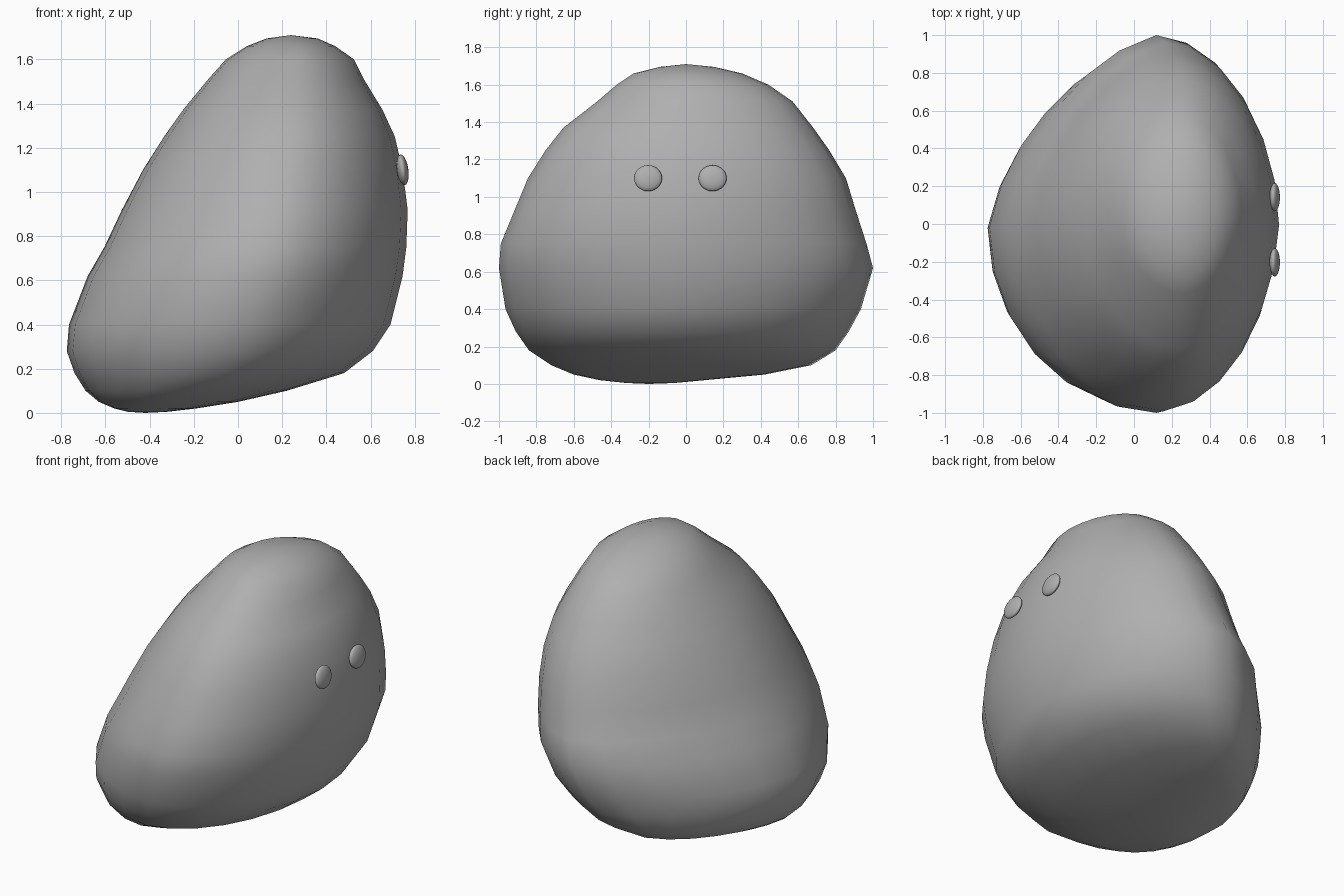
import bpy, bmesh, math

if "Cube" in bpy.data.objects:
    bpy.data.objects.remove(bpy.data.objects["Cube"])

grey = bpy.data.materials.new("plain grey")
grey.diffuse_color = (0.43, 0.43, 0.43, 1)
grey.use_nodes = True
grey.node_tree.nodes["Principled BSDF"].inputs["Base Color"].default_value = grey.diffuse_color

# Body cross-sections: height, left, right, front, back
RINGS = [
    (0.005, -0.50, -0.32, -0.32, -0.06),
    (0.02, -0.56, -0.19, -0.46, 0.10),
    (0.05, -0.63, 0.00, -0.60, 0.42),
    (0.10, -0.69, 0.22, -0.72, 0.67),
    (0.18, -0.74, 0.48, -0.84, 0.80),
    (0.28, -0.775, 0.61, -0.91, 0.87),
    (0.40, -0.765, 0.69, -0.965, 0.935),
    (0.62, -0.68, 0.745, -1.0, 1.0),
    (0.75, -0.605, 0.762, -0.99, 0.965),
    (0.92, -0.525, 0.768, -0.92, 0.91),
    (1.10, -0.43, 0.745, -0.845, 0.855),
    (1.25, -0.335, 0.71, -0.75, 0.765),
    (1.37, -0.25, 0.655, -0.655, 0.68),
    (1.51, -0.135, 0.57, -0.475, 0.57),
    (1.60, -0.055, 0.525, -0.37, 0.44),
    (1.66, 0.04, 0.44, -0.28, 0.30),
    (1.695, 0.13, 0.36, -0.14, 0.15),
]
SIDES = 24


def add_object(name, bm):
    bmesh.ops.recalc_face_normals(bm, faces=bm.faces)
    for face in bm.faces:
        face.smooth = True
    mesh = bpy.data.meshes.new(name)
    bm.to_mesh(mesh)
    bm.free()
    mesh.materials.append(grey)
    ob = bpy.data.objects.new(name, mesh)
    bpy.context.collection.objects.link(ob)
    return ob


def corner_trim(c, s, z):
    """Flatten the diagonal corners of an oval, most at the back left."""
    if c < 0:
        amount = 0.10 * min(1, max(0, (1.5 - z) / 0.7)) if s > 0 else 0
    else:
        amount = 0.015 if s > 0 else 0.035
    return 1 - amount * abs(2 * c * s)


# Leaning pebble body, lofted through lopsided ovals
bm = bmesh.new()
loops = []
for z, left, right, front, back in RINGS:
    cx = (left + right) / 2 + 0.06 * (right - left)
    cy = (front + back) / 2
    ry = (back - front) / 2
    loop = []
    for i in range(SIDES):
        a = 2 * math.pi * i / SIDES
        c, s = math.cos(a), math.sin(a)
        rx = right - cx if c > 0 else cx - left
        t = corner_trim(c, s, z)
        loop.append(bm.verts.new((cx + rx * c * t, cy + ry * s * t, z)))
    loops.append(loop)
for low, high in zip(loops, loops[1:]):
    for i in range(SIDES):
        j = (i + 1) % SIDES
        bm.faces.new((low[i], low[j], high[j], high[i]))
for loop, tip in ((loops[0], (-0.42, -0.2, 0)), (loops[-1], (0.24, 0, 1.71))):
    pole = bm.verts.new(tip)
    for i in range(SIDES):
        bm.faces.new((loop[i], loop[(i + 1) % SIDES], pole))
add_object("body", bm)

# Two flattened bead eyes on the right side
for name, y in (("eye_front", -0.203), ("eye_back", 0.142)):
    bm = bmesh.new()
    bmesh.ops.create_uvsphere(bm, u_segments=24, v_segments=14, radius=1)
    eye = add_object(name, bm)
    eye.scale = (0.026, 0.075, 0.07)
    eye.rotation_euler = (0, math.radians(-8), 0)
    eye.location = (0.745, y, 1.1)
